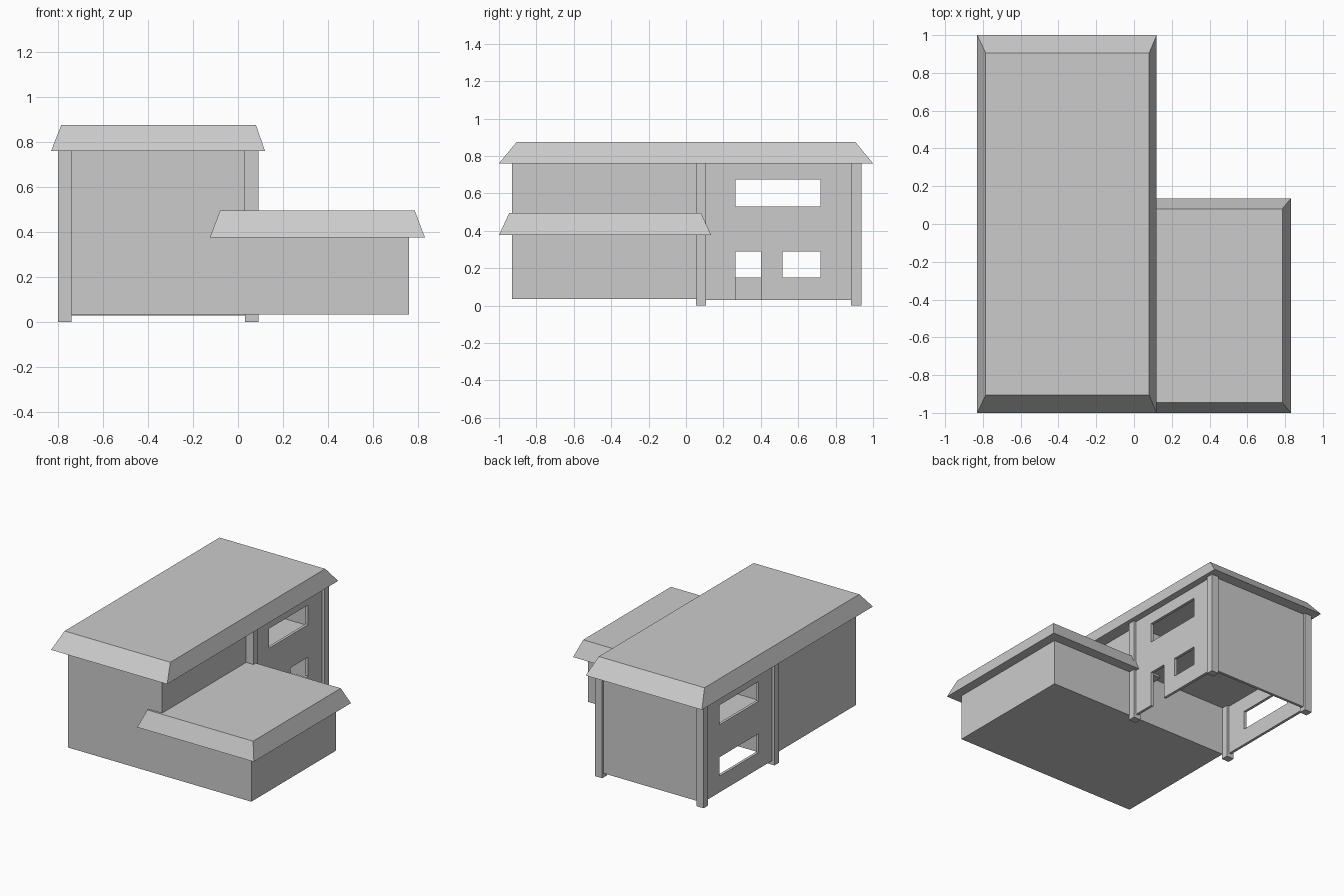
import bpy, bmesh

if "Cube" in bpy.data.objects:
    bpy.data.objects.remove(bpy.data.objects["Cube"])


def finish(name, bm):
    bmesh.ops.recalc_face_normals(bm, faces=bm.faces[:])
    mesh = bpy.data.meshes.new(name)
    bm.to_mesh(mesh)
    bm.free()
    ob = bpy.data.objects.new(name, mesh)
    bpy.context.collection.objects.link(ob)
    return ob


def frustum(name, bottom, top, z0, z1):
    """Block between two rectangles (x0, x1, y0, y1)."""
    bm = bmesh.new()
    rings = []
    for (x0, x1, y0, y1), z in ((bottom, z0), (top, z1)):
        rings.append([bm.verts.new((x, y, z)) for x, y in
                      ((x0, y0), (x1, y0), (x1, y1), (x0, y1))])
    bm.faces.new(rings[0])
    bm.faces.new(rings[1])
    for i in range(4):
        j = (i + 1) % 4
        bm.faces.new((rings[0][i], rings[0][j], rings[1][j], rings[1][i]))
    return finish(name, bm)


def box(name, x0, x1, y0, y1, z0, z1):
    return frustum(name, (x0, x1, y0, y1), (x0, x1, y0, y1), z0, z1)


def pierced_wall(name, x, y0, y1, z0, z1, holes, thickness=0.02):
    """Wall in the y-z plane with rectangular openings (y0, y1, z0, z1)."""
    ys = sorted({y0, y1, *[v for h in holes for v in h[:2]]})
    zs = sorted({z0, z1, *[v for h in holes for v in h[2:]]})
    bm = bmesh.new()
    grid = {(y, z): bm.verts.new((x, y, z)) for y in ys for z in zs}
    for ya, yb in zip(ys, ys[1:]):
        for za, zb in zip(zs, zs[1:]):
            cy, cz = (ya + yb) / 2, (za + zb) / 2
            if any(h[0] < cy < h[1] and h[2] < cz < h[3] for h in holes):
                continue
            bm.faces.new([grid[k] for k in ((ya, za), (yb, za), (yb, zb), (ya, zb))])
    loose = [v for v in bm.verts if not v.link_faces]
    bmesh.ops.delete(bm, geom=loose, context='VERTS')
    ob = finish(name, bm)
    mod = ob.modifiers.new("thickness", 'SOLIDIFY')
    mod.thickness = thickness
    mod.offset = 0
    return ob


EAVE = 0.76

# Solid front rooms: tall block and low side wing
box("tall_front_room", -0.74, 0.03, -0.93, 0.06, 0.035, EAVE)
box("low_wing", 0.03, 0.76, -0.93, 0.06, 0.035, 0.376)

# Hipped flat-topped roofs
frustum("main_roof", (-0.83, 0.12, -1, 1), (-0.785, 0.08, -0.905, 0.905), EAVE, 0.875)
frustum("wing_roof", (-0.125, 0.83, -1, 0.135), (-0.08, 0.785, -0.945, 0.08), 0.376, 0.495)

# Corner posts of the rear rooms
for side, x in (("left", -0.77), ("right", 0.06)):
    for end, y in (("middle", 0.08), ("back", 0.91)):
        box(f"{side}_{end}_post", x - 0.03, x + 0.03, y - 0.027, y + 0.027, 0, EAVE)

# Rear walls with windows and a door
upper_window = (0.265, 0.72, 0.53, 0.675)
pierced_wall("left_window_wall", -0.77, 0.06, 0.91, 0.03, EAVE,
             [upper_window, (0.265, 0.72, 0.15, 0.29)])
pierced_wall("right_door_wall", 0.06, 0.06, 0.91, 0.03, EAVE,
             [upper_window, (0.265, 0.4, 0.03, 0.29), (0.515, 0.72, 0.15, 0.29)])
box("back_wall", -0.77, 0.06, 0.9, 0.92, 0.03, EAVE)

# Floor between the two rear storeys
box("upper_floor", -0.76, 0.05, 0.06, 0.9, 0.4, 0.42)
